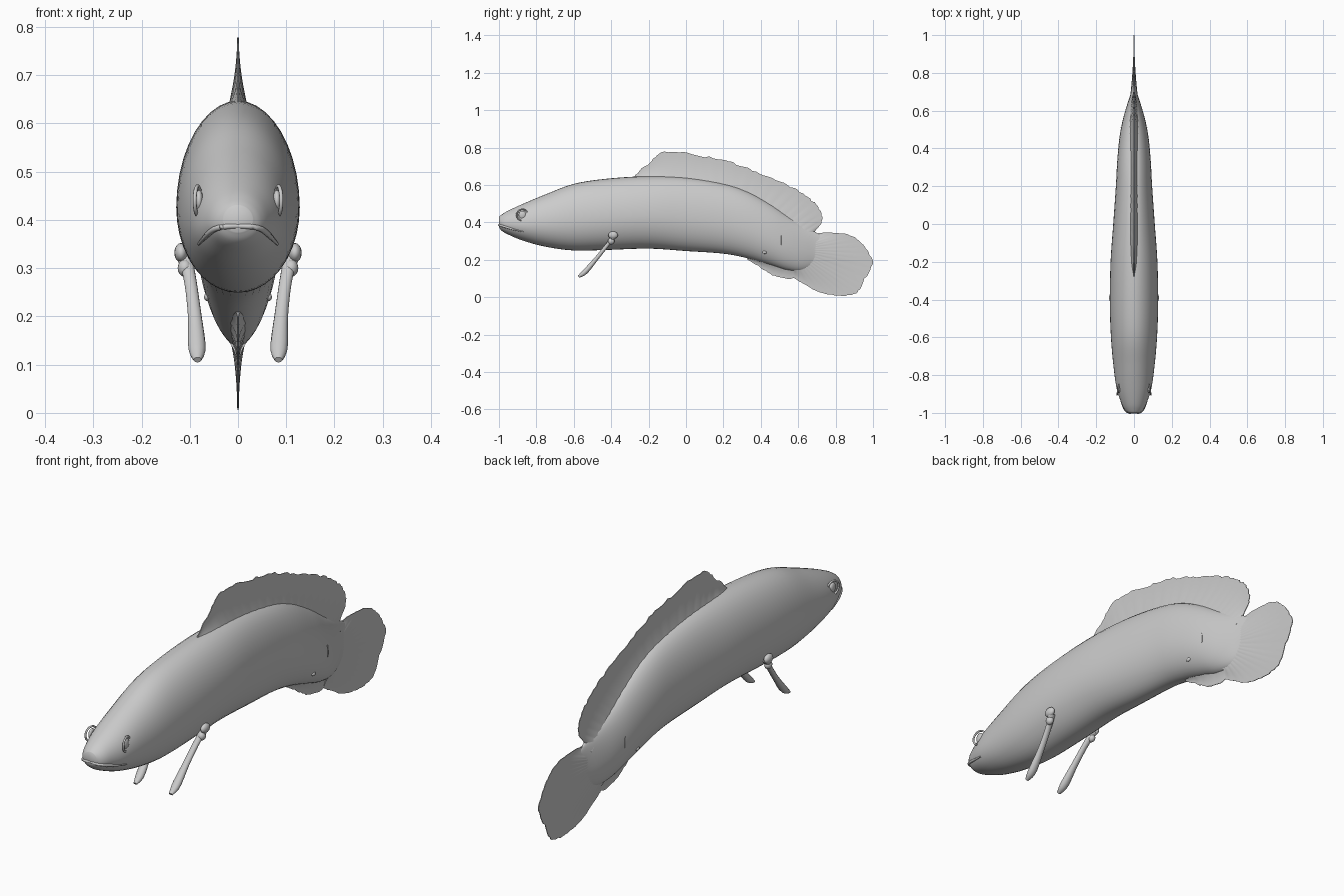
import bpy, bmesh, math, random
from mathutils import Vector

random.seed(4)
cube = bpy.data.objects.get("Cube")
if cube:
    bpy.data.objects.remove(cube)

grey = bpy.data.materials.new("light grey")
grey.use_nodes = True
colour = (0.6, 0.6, 0.6, 1)
grey.diffuse_color = colour
grey.node_tree.nodes["Principled BSDF"].inputs["Base Color"].default_value = colour


def finish(name, bm, angle=50):
    bmesh.ops.recalc_face_normals(bm, faces=bm.faces)
    mesh = bpy.data.meshes.new(name)
    bm.to_mesh(mesh)
    bm.free()
    ob = bpy.data.objects.new(name, mesh)
    bpy.context.collection.objects.link(ob)
    mesh.materials.append(grey)
    bpy.ops.object.select_all(action='DESELECT')
    ob.select_set(True)
    bpy.context.view_layer.objects.active = ob
    bpy.ops.object.shade_smooth_by_angle(angle=math.radians(angle))
    return ob


def spline(points, t):
    """Smooth curve through the points, t from 0 to 1."""
    s = min(max(t, 0), 1) * (len(points) - 1)
    i = min(int(s), len(points) - 2)
    f = s - i
    p = [Vector(points[min(max(k, 0), len(points) - 1)]) for k in range(i - 1, i + 3)]
    return 0.5 * (2 * p[1] + (p[2] - p[0]) * f + (2 * p[0] - 5 * p[1] + 4 * p[2] - p[3]) * f**2
                  + (3 * p[1] - p[0] - 3 * p[2] + p[3]) * f**3)


def loft(name, rings):
    """Skin a list of closed rings and cap both ends."""
    bm = bmesh.new()
    rows = [[bm.verts.new(p) for p in ring] for ring in rings]
    n = len(rows[0])
    for a, b in zip(rows, rows[1:]):
        for k in range(n):
            bm.faces.new((a[k], a[(k + 1) % n], b[(k + 1) % n], b[k]))
    bm.faces.new(rows[0])
    bm.faces.new(rows[-1])
    return finish(name, bm)


# Body stations: y, belly height, back height, half width
STATIONS = [(-1, .375, .43, .03), (-.985, .355, .442, .048), (-.95, .335, .463, .066),
            (-.87, .302, .5, .092), (-.75, .27, .55, .109), (-.6, .25, .606, .122),
            (-.42, .253, .634, .128), (-.2, .26, .647, .124), (0, .247, .64, .11),
            (.2, .233, .608, .096), (.33, .208, .565, .089), (.45, .172, .5, .078),
            (.54, .145, .44, .062), (.62, .14, .39, .04), (.69, .17, .35, .018),
            (.74, .21, .32, .006)]


def skin(t, angle):
    y, low, high, w = spline(STATIONS, t)
    mid = low + (high - low) * .45
    c, s = math.cos(angle), math.sin(angle)
    return Vector((w * c, y, mid + s * ((high - mid) if s > 0 else (mid - low))))


def station_at(y):
    a, b = 0, 1
    for _ in range(30):
        m = (a + b) / 2
        a, b = (m, b) if spline(STATIONS, m)[0] < y else (a, m)
    return a


def skin_at(y, z, side):
    t = station_at(y)
    _, low, high, _ = spline(STATIONS, t)
    mid = low + (high - low) * .45
    s = (z - mid) / ((high - mid) if z > mid else (mid - low))
    p = skin(t, math.asin(max(-1, min(1, s))))
    return Vector((p.x * side, p.y, p.z))


SIDES = 40
loft("body", [[skin(i / 75, 2 * math.pi * k / SIDES) for k in range(SIDES)] for i in range(76)])


# Fins: tapered blades between a root line and a ragged rim, with faint rays
def fin(name, root, rim, columns, thick, ragged):
    rows = 7
    bm = bmesh.new()
    sheets = []
    for side in (-1, 1):
        grid = []
        for i in range(columns + 1):
            t = i / columns
            a, b = spline(root, t), spline(rim, t)
            if 0 < i < columns:
                b = b + (a - b).normalized() * ragged * random.random() if side < 0 else rims[i]
            if side < 0:
                rims = [] if i == 0 else rims
                rims.append(b)
            line = []
            for j in range(rows):
                u = j / (rows - 1)
                p = a.lerp(b, u)
                ray = .0012 * (i % 3 == 0) * (1 - u)
                line.append(bm.verts.new((side * (thick * (1 - u)**2 + .0015 + ray), p[0], p[1])))
            grid.append(line)
        sheets.append(grid)
        for i in range(columns):
            for j in range(rows - 1):
                bm.faces.new((grid[i][j], grid[i + 1][j], grid[i + 1][j + 1], grid[i][j + 1]))
    border = [e for e in bm.edges if e.is_boundary]
    bmesh.ops.bridge_loops(bm, edges=border)
    return finish(name, bm, 40)


fin("dorsal_fin",
    [(-.27, .62), (-.14, .63), (0, .62), (.15, .595), (.3, .55), (.43, .49), (.54, .42), (.62, .36), (.67, .31)],
    [(-.285, .64), (-.2, .725), (-.1, .785), (.08, .762), (.25, .725), (.42, .66), (.58, .585), (.69, .51), (.735, .42), (.685, .35)],
    72, .02, .012)
fin("tail_fin",
    [(.66, .31), (.67, .29), (.67, .27), (.67, .25), (.66, .23), (.65, .21), (.63, .19), (.61, .17), (.58, .15)],
    [(.68, .34), (.79, .348), (.9, .325), (.965, .26), (1, .18), (.95, .08), (.91, .02), (.81, .005), (.69, .035), (.58, .1)],
    60, .018, .008)
fin("anal_fin",
    [(.32, .225), (.4, .2), (.48, .18), (.55, .17), (.6, .16)],
    [(.33, .2), (.4, .155), (.46, .115), (.53, .098), (.6, .1)],
    20, .02, .006)


def tube(name, path, radii, steps=14, sides=14, flat=1):
    """Round or flattened rod along a path of points."""
    rings = []
    for i in range(steps + 1):
        t = i / steps
        p = spline(path, t)
        d = (spline(path, min(t + .02, 1)) - spline(path, max(t - .02, 0))).normalized()
        u = (Vector((1, 0, 0)) - d * d.x).normalized()
        if abs(d.x) > .9:
            u = (Vector((0, 0, 1)) - d * d.z).normalized()
        v = d.cross(u)
        r = spline([(q, 0) for q in radii], t)[0]
        rings.append([p + r * (u * math.cos(w) + v * flat * math.sin(w))
                      for w in [2 * math.pi * k / sides for k in range(sides)]])
    return loft(name, rings)


def bump(name, centre, size):
    bm = bmesh.new()
    bmesh.ops.create_uvsphere(bm, u_segments=16, v_segments=10, radius=1)
    for v in bm.verts:
        v.co = Vector(centre) + Vector([a * b for a, b in zip(v.co, size)])
    return finish(name, bm)


for side, label in ((1, "left"), (-1, "right")):
    # Paddle-like pectoral fins on a knobbly shoulder
    tube(label + "_pectoral_fin",
         [(side * .112, -.385, .325), (side * .1, -.42, .28), (side * .09, -.48, .205),
          (side * .085, -.54, .135), (side * .084, -.575, .11)],
         [.016, .013, .014, .018, .008], flat=.8)
    bump(label + "_shoulder_upper", (side * .118, -.39, .332), (.014, .026, .02))
    bump(label + "_shoulder_lower", (side * .11, -.4, .3), (.015, .018, .018))
    # Eye with a raised rim
    eye = skin_at(-.875, .44, side)
    bump(label + "_eye", eye, (.009, .02, .022))
    rim = [eye + Vector((side * (.003 - .2 * math.cos(a) * .03), .03 * math.cos(a), .03 * math.sin(a)))
           for a in [2 * math.pi * k / 12 for k in range(13)]]
    tube(label + "_eye_rim", rim, [.004, .004], steps=30, sides=8)
    # Lip ridge from the snout back along the jaw
    lip = [skin_at(y, z, side) for y, z in ((-.87, .35), (-.92, .362), (-.96, .374), (-.985, .382), (-.999, .386))]
    tube(label + "_lip", lip + [Vector((0, -.997, .387))], [.003, .006, .006, .005], steps=18, sides=8)
    # Small flank mark and vent nub
    mark = [skin_at(.51, z, side) for z in (.28, .305, .33)]
    tube(label + "_flank_mark", mark, [.002, .003, .002], steps=6, sides=6)
    bump(label + "_vent_nub", skin_at(.42, .24, side), (.006, .012, .008))
